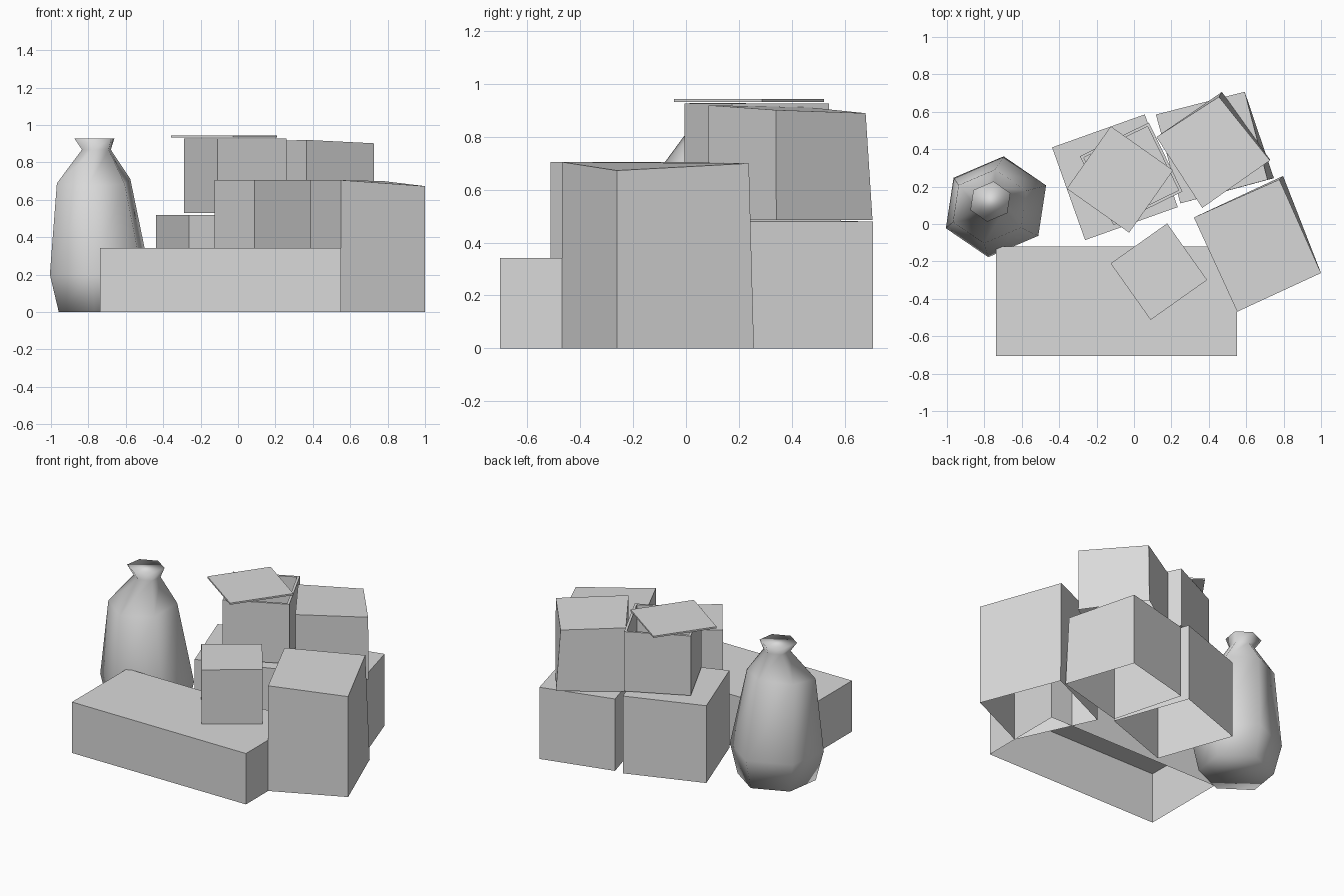
import bpy, bmesh
from math import sin, cos, radians
from mathutils import Matrix

if "Cube" in bpy.data.objects:
    bpy.data.objects.remove(bpy.data.objects["Cube"])

GREY = (0.7, 0.7, 0.7, 1)
mat = bpy.data.materials.new("plain grey")
mat.use_nodes = True
mat.diffuse_color = GREY
mat.node_tree.nodes["Principled BSDF"].inputs["Base Color"].default_value = GREY


def finish(name, bm):
    mesh = bpy.data.meshes.new(name)
    bm.to_mesh(mesh)
    bm.free()
    mesh.materials.append(mat)
    obj = bpy.data.objects.new(name, mesh)
    bpy.context.collection.objects.link(obj)
    return obj


def loft(name, rings, bottom=False):
    """Skin rings of points from bottom to top, with a closed top."""
    bm = bmesh.new()
    loops = [[bm.verts.new(p) for p in ring] for ring in rings]
    n = len(loops[0])
    for low, high in zip(loops, loops[1:]):
        for i in range(n):
            j = (i + 1) % n
            bm.faces.new((low[i], low[j], high[j], high[i]))
    bm.faces.new(loops[-1])
    if bottom:
        bm.faces.new(loops[0][::-1])
    return finish(name, bm)


def box(name, centre, size, angle, z0, z1, wall=0, bottom=False):
    """Upright box turned about z; a wall thickness makes it an open crate."""
    bm = bmesh.new()
    bmesh.ops.create_cube(bm, size=1)
    top = max(bm.faces, key=lambda f: f.calc_center_median().z)
    base = min(bm.faces, key=lambda f: f.calc_center_median().z)
    bm.transform(Matrix.Translation((*centre, (z0 + z1) / 2))
                 @ Matrix.Rotation(radians(angle), 4, "Z")
                 @ Matrix.Diagonal((*size, z1 - z0, 1)))
    if wall:
        bmesh.ops.inset_region(bm, faces=[top], thickness=wall)
        well = bmesh.ops.extrude_discrete_faces(bm, faces=[top])["faces"][0]
        for v in well.verts:
            v.co.z = z0 + wall
    if not bottom:
        bmesh.ops.delete(bm, geom=[base], context="FACES_ONLY")
    return finish(name, bm)


def warped_box(name, base, z0, top):
    """Bottomless box with a leaning side and a sloping lid, from its corners."""
    return loft(name, [[(x, y, z0) for x, y in base], top])


# Bottomless straight boxes, then the open crate with its loose lid
box("long_box", (-0.093, -0.412), (1.29, 0.585), 0, 0.0, 0.341)
box("small_box", (0.133, -0.255), (0.37, 0.37), 35.3, 0.341, 0.705)
box("lower_left_box", (-0.102, 0.25), (0.526, 0.526), 19.6, 0.0, 0.518)
box("open_crate", (-0.015, 0.268), (0.41, 0.41), 26, 0.528, 0.927, wall=0.022, bottom=True)
box("crate_lid", (-0.075, 0.238), (0.408, 0.408), -35.2, 0.932, 0.943, bottom=True)

# Warped boxes
warped_box("right_box",
           [(0.552, -0.469), (1.0, -0.262), (0.797, 0.257), (0.32, 0.035)], 0.0,
           [(0.552, -0.469, 0.705), (1.0, -0.262, 0.673),
            (0.777, 0.238, 0.70), (0.32, 0.035, 0.705)])
warped_box("lower_right_box",
           [(0.248, 0.11), (0.748, 0.245), (0.592, 0.707), (0.117, 0.585)], 0.0,
           [(0.248, 0.11, 0.482), (0.714, 0.237, 0.48),
            (0.592, 0.707, 0.48), (0.117, 0.585, 0.482)])
warped_box("upper_right_box",
           [(0.365, 0.086), (0.729, 0.342), (0.47, 0.706), (0.12, 0.465)], 0.486,
           [(0.365, 0.086, 0.92), (0.727, 0.34, 0.902),
            (0.454, 0.68, 0.89), (0.12, 0.465, 0.912)])

# Six-sided vase, slightly crooked: x, y, height, radius, tilt towards the back
profile = [(-0.735, 0.09, 0.0, 0.24, 0), (-0.738, 0.092, 0.2, 0.288, 0),
           (-0.772, 0.094, 0.70, 0.211, 0.14), (-0.757, 0.118, 0.868, 0.083, 0),
           (-0.768, 0.12, 0.928, 0.115, 0)]
rings = []
for x, y, z, r, tilt in profile:
    ring = []
    for i in range(6):
        a = radians(25 + 60 * i)
        dx, dy = r * cos(a), r * sin(a) * 0.94
        ring.append((x + dx + dy * 0.06, y + dy, z + dy * tilt))
    rings.append(ring)
vase = loft("vase", rings, bottom=True)
for face in vase.data.polygons:
    face.use_smooth = True
